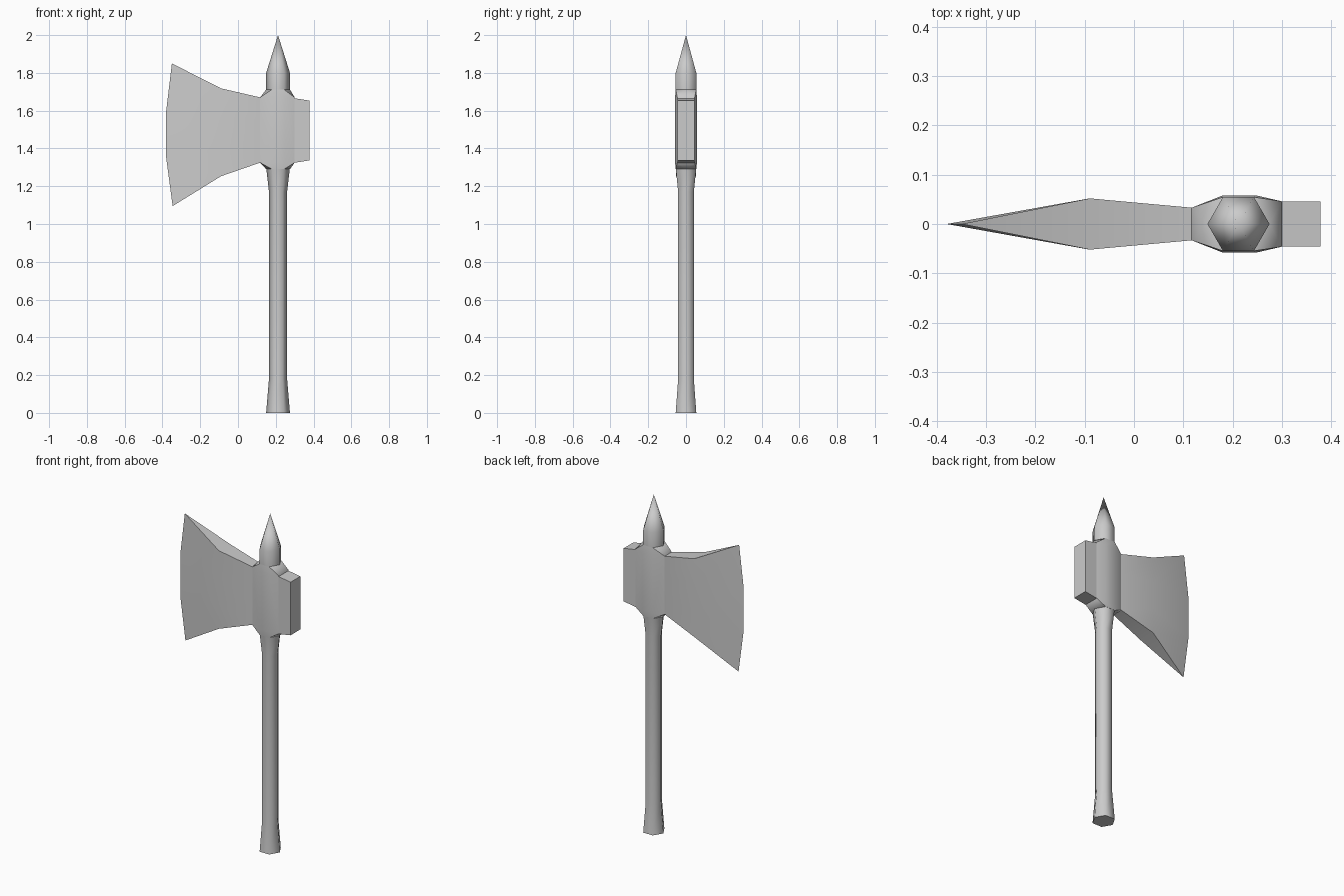
import bpy, bmesh, math
from mathutils import Vector

if "Cube" in bpy.data.objects:
    bpy.data.objects.remove(bpy.data.objects["Cube"])

grey = bpy.data.materials.new("plain_grey")
grey.use_nodes = True
grey.diffuse_color = (0.6, 0.6, 0.6, 1)
grey.node_tree.nodes["Principled BSDF"].inputs["Base Color"].default_value = (0.6, 0.6, 0.6, 1)

AXIS_X = 0.212   # handle centre line
HEX_R = 0.063    # widest handle radius


def finish(bm, name, angle):
    bmesh.ops.recalc_face_normals(bm, faces=bm.faces)
    mesh = bpy.data.meshes.new(name)
    bm.to_mesh(mesh)
    bm.free()
    mesh.materials.append(grey)
    obj = bpy.data.objects.new(name, mesh)
    bpy.context.collection.objects.link(obj)
    bpy.ops.object.select_all(action='DESELECT')
    obj.select_set(True)
    bpy.context.view_layer.objects.active = obj
    bpy.ops.object.shade_smooth_by_angle(angle=math.radians(angle))


def hexagon(radius, z):
    return [Vector((AXIS_X + radius * math.cos(k * math.pi / 3),
                    radius * math.sin(k * math.pi / 3), z)) for k in range(6)]


def turned(name, profile, tip=None):
    """Six-sided shaft through (radius, height) pairs, with an optional point."""
    bm = bmesh.new()
    rings = [[bm.verts.new(p) for p in hexagon(r, z)] for r, z in profile]
    for low, high in zip(rings, rings[1:]):
        for k in range(6):
            n = (k + 1) % 6
            bm.faces.new((low[k], low[n], high[n], high[k]))
    if tip:
        apex = bm.verts.new((AXIS_X, 0, tip))
        for k in range(6):
            bm.faces.new((rings[-1][k], rings[-1][(k + 1) % 6], apex))
    else:
        bm.faces.new(rings[-1])
    bm.faces.new(rings[0])
    finish(bm, name, 62)


def hull(name, points, angle):
    bm = bmesh.new()
    for p in points:
        bm.verts.new(p)
    bmesh.ops.convex_hull(bm, input=bm.verts)
    bmesh.ops.dissolve_limit(bm, angle_limit=0.01, verts=bm.verts, edges=bm.edges)
    finish(bm, name, angle)


# Handle with flared ends, and the spike above the head
turned("handle", [(HEX_R, 0), (0.048, 0.18), (0.048, 1.17), (HEX_R, 1.3)])
turned("top_spike", [(HEX_R, 1.7), (HEX_R, 1.8)], tip=2)

# Socket: an eight-sided band that narrows to the handle above and below
plan = [(0.117, 0.033), (0.18, 0.058), (0.248, 0.058), (0.3, 0.046)]
band = [(x, s * y, z) for x, y in plan for s in (-1, 1) for z in (1.325, 1.67)]
hull("socket", band + hexagon(HEX_R, 1.29) + hexagon(HEX_R, 1.712), 50)

# Blunt block at the back of the head
hull("poll", [(x, y, 1.495 + s * h) for x, h in ((0.298, 0.171), (0.378, 0.158))
              for y in (-0.046, 0.046) for s in (-1, 1)], 30)

# Blade: columns of heights from the socket to the cutting edge
heights = [(1.325, 1.44, 1.55, 1.67), (1.253, 1.4, 1.57, 1.718), (1.095, 1.35, 1.6, 1.85)]
edge_x = [-0.346, -0.38, -0.38, -0.35]
bm = bmesh.new()
edge = [bm.verts.new((x, 0, z)) for x, z in zip(edge_x, heights[2])]
sides = []
for s in (-1, 1):
    root = [bm.verts.new((0.118, s * 0.033, z)) for z in heights[0]]
    middle = [bm.verts.new((-0.09, s * 0.052, z)) for z in heights[1]]
    sides.append((root, middle))
    for a, b in ((root, middle), (middle, edge)):
        for k in range(3):
            bm.faces.new((a[k], a[k + 1], b[k + 1], b[k]))
(root_f, mid_f), (root_b, mid_b) = sides
for k in (0, 3):
    bm.faces.new((root_f[k], mid_f[k], mid_b[k], root_b[k]))
    bm.faces.new((mid_f[k], edge[k], mid_b[k]))
finish(bm, "blade", 30)
